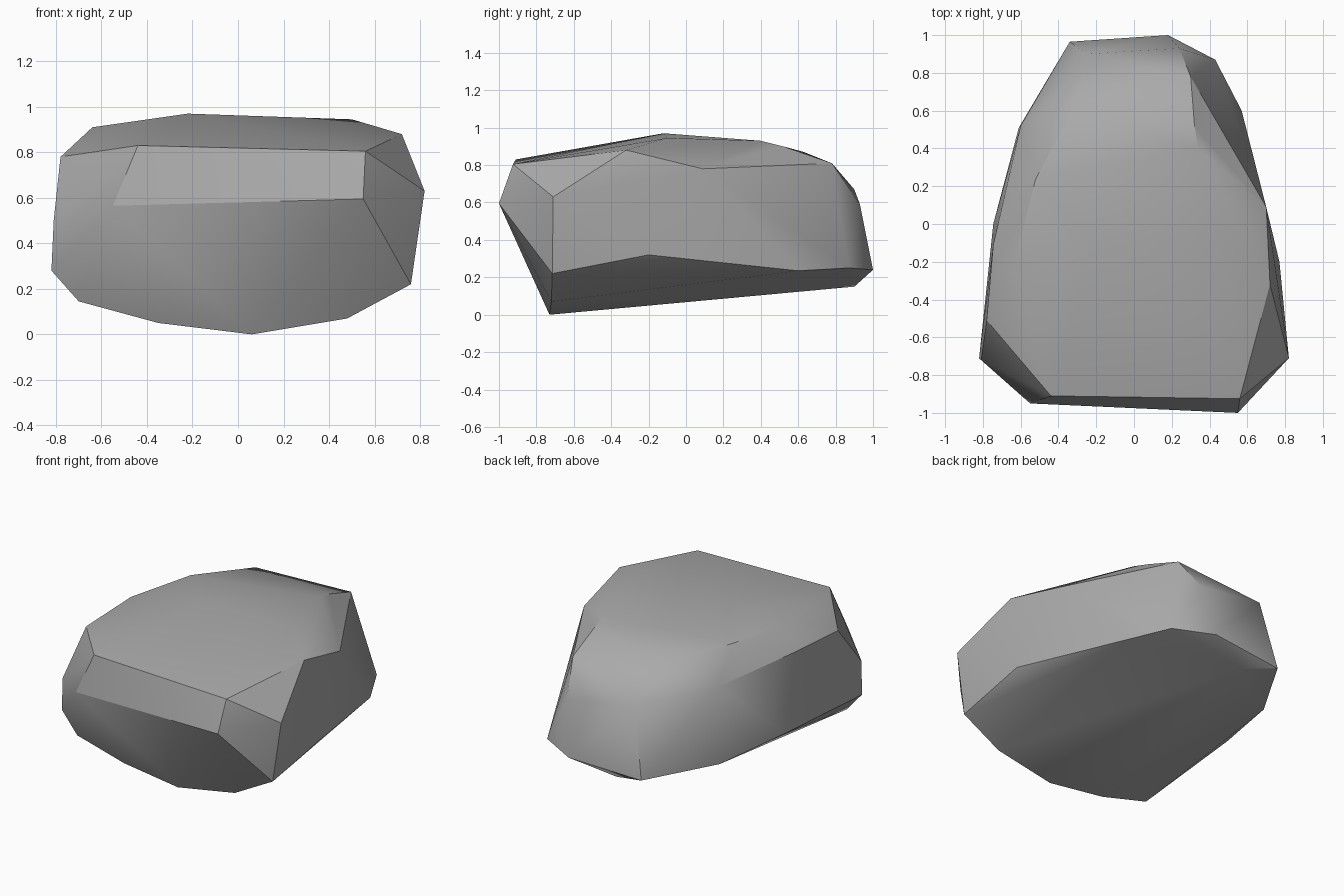
import bpy
import bmesh
import math

# Remove only the default cube
default_cube = bpy.data.objects.get("Cube")
if default_cube:
    bpy.data.objects.remove(default_cube, do_unlink=True)

# Contours of the boulder, in hundredths of a unit
CONTOURS = {
    "underside_front": [(-70, -72, 14.5), (-35, -72, 5), (6, -73, 0), (48, -72, 7)],
    "underside_back": [(-11, 90, 15)],
    "lower_rim": [(-82, -71, 28), (76, -71.5, 22), (77, -20, 32), (57, 60, 23.5),
                  (43, 87, 25), (18, 100, 24), (-34, 96.5, 21), (-61, 51, 22),
                  (-74.5, 0, 27)],
    "front_ledge": [(-81, -72, 50), (-55, -95, 56.5), (55, -100, 59.5), (82, -71, 63)],
    "shoulder": [(-44, -91, 83), (56, -92.5, 80.5), (72, -32, 88), (70, 9, 78),
                 (24, 93, 59), (-25, 90, 67), (-60, 52, 74), (-74.5, -11, 78),
                 (-78, -51, 78)],
    "crown": [(50, -10, 94.5), (34, 40, 93), (32, 52, 90), (30, 78, 81),
              (-31, 63, 87), (-52, 24, 91), (-64, -23, 91), (-22, -12, 97)],
}


def make_material(name, colour):
    """Plain single-colour material."""
    material = bpy.data.materials.new(name)
    material.use_nodes = True
    material.diffuse_color = colour
    shader = material.node_tree.nodes["Principled BSDF"]
    shader.inputs["Base Color"].default_value = colour
    shader.inputs["Roughness"].default_value = 0.9
    return material


def make_hull(name, contours, material):
    """Wrap a tight convex skin around all contour points."""
    bm = bmesh.new()
    for ring in contours.values():
        for point in ring:
            bm.verts.new([value / 100 for value in point])
    result = bmesh.ops.convex_hull(bm, input=bm.verts[:])
    # Drop points that fall inside the skin
    spare = [item for item in result["geom_interior"]
             if isinstance(item, bmesh.types.BMVert)]
    bmesh.ops.delete(bm, geom=spare, context="VERTS")
    bmesh.ops.recalc_face_normals(bm, faces=bm.faces[:])
    mesh = bpy.data.meshes.new(name)
    bm.to_mesh(mesh)
    bm.free()
    mesh.materials.append(material)
    obj = bpy.data.objects.new(name, mesh)
    bpy.context.collection.objects.link(obj)
    return obj


# Boulder body, softly shaded with crisp chipped edges
stone = make_material("stone_grey", (0.4, 0.4, 0.4, 1))
boulder = make_hull("boulder", CONTOURS, stone)
bpy.ops.object.select_all(action="DESELECT")
boulder.select_set(True)
bpy.context.view_layer.objects.active = boulder
bpy.ops.object.shade_smooth_by_angle(angle=math.radians(30))
